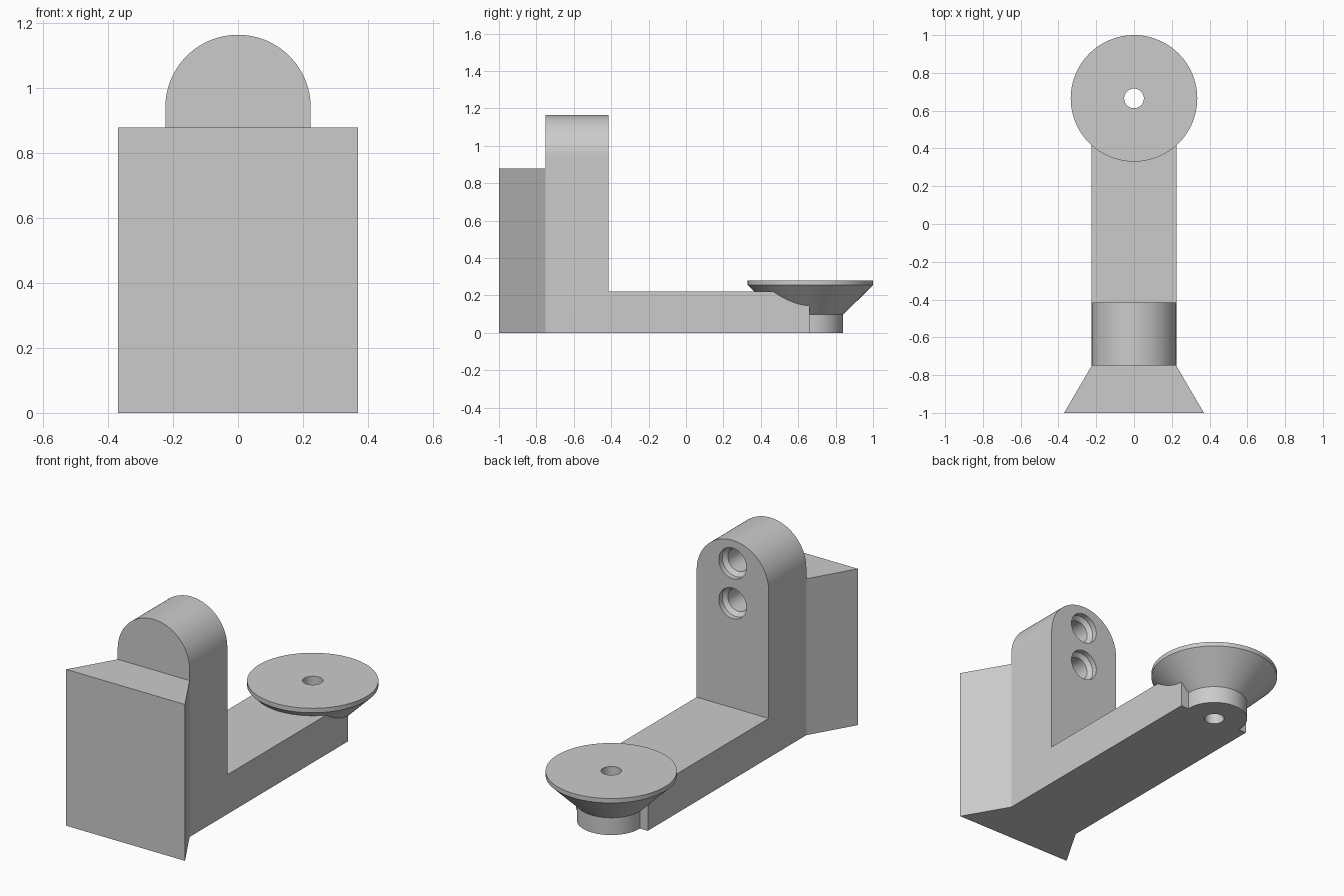
import bpy, bmesh, math
from mathutils import Matrix

if "Cube" in bpy.data.objects:
    bpy.data.objects.remove(bpy.data.objects["Cube"])

grey = bpy.data.materials.new("plain grey")
grey.use_nodes = True
grey.diffuse_color = (0.6, 0.6, 0.6, 1)
grey.node_tree.nodes["Principled BSDF"].inputs["Base Color"].default_value = grey.diffuse_color


def finish(name, bm):
    bmesh.ops.remove_doubles(bm, verts=bm.verts, dist=1e-5)
    bmesh.ops.recalc_face_normals(bm, faces=bm.faces)
    mesh = bpy.data.meshes.new(name)
    bm.to_mesh(mesh)
    bm.free()
    mesh.materials.append(grey)
    obj = bpy.data.objects.new(name, mesh)
    bpy.context.collection.objects.link(obj)
    return obj


def prism(name, outline, offset):
    """Extrude a flat outline along an offset."""
    bm = bmesh.new()
    face = bm.faces.new([bm.verts.new(p) for p in outline])
    top = bmesh.ops.extrude_face_region(bm, geom=[face])["geom"]
    bmesh.ops.translate(bm, vec=offset, verts=[v for v in top if isinstance(v, bmesh.types.BMVert)])
    return finish(name, bm)


def lathe(name, profile, matrix, steps=96):
    """Revolve a closed (radius, height) profile about z."""
    bm = bmesh.new()
    verts = [bm.verts.new((r, 0, z)) for r, z in profile]
    edges = [bm.edges.new((a, b)) for a, b in zip(verts, verts[1:] + verts[:1])]
    bmesh.ops.spin(bm, geom=verts + edges, cent=(0, 0, 0), axis=(0, 0, 1),
                   angle=math.tau, steps=steps, use_merge=True)
    bmesh.ops.remove_doubles(bm, verts=bm.verts, dist=1e-5)
    axis_edges = [e for e in bm.edges if all(v.co.xy.length < 1e-5 for v in e.verts)]
    bmesh.ops.delete(bm, geom=axis_edges, context="EDGES_FACES")
    bmesh.ops.transform(bm, matrix=matrix, verts=bm.verts)
    return finish(name, bm)


def cut(target, cutter):
    mod = target.modifiers.new("cut", "BOOLEAN")
    mod.operation = "DIFFERENCE"
    mod.solver = "EXACT"
    mod.object = cutter
    cutter.hide_render = True
    cutter.hide_set(True)


def smooth(obj):
    bpy.ops.object.select_all(action="DESELECT")
    obj.select_set(True)
    bpy.context.view_layer.objects.active = obj
    bpy.ops.object.shade_smooth_by_angle(angle=math.radians(25))


half, wide = 0.224, 0.37
block_front, post_front, post_back, arm_end = -1.0, -0.75, -0.415, 0.66
arch_z = 0.941

# Flared block in front of the post
prism("front_block", [(-wide, block_front, 0), (wide, block_front, 0),
                      (half, post_front, 0), (-half, post_front, 0)], (0, 0, 0.88))

# Upright post with a round top
arch = [(half * math.cos(math.pi * i / 48), post_front, arch_z + half * math.sin(math.pi * i / 48))
        for i in range(49)]
post = prism("post", [(-half, post_front, 0), (half, post_front, 0)] + arch,
             (0, post_back - post_front, 0))
smooth(post)

# Two countersunk screw holes in the back of the post
for i, z in enumerate((0.81, 1.035)):
    place = Matrix.Translation((0, post_back, z)) @ Matrix.Rotation(math.radians(90), 4, "X")
    hole = lathe(f"screw_hole_cutter_{i + 1}",
                 [(0.001, -0.02), (0.086, -0.02), (0.086, 0.03), (0.064, 0.05),
                  (0.064, 0.2), (0.001, 0.2)], place, 48)
    # close the tiny centre bore so the cutter is solid
    bm = bmesh.new()
    bm.from_mesh(hole.data)
    inner = [v for v in bm.verts if math.hypot(v.co.x, v.co.z - z) < 0.01]
    for end in (min, max):
        depth = end(v.co.y for v in inner)
        bmesh.ops.pointmerge(bm, verts=[v for v in inner if abs(v.co.y - depth) < 1e-4],
                             merge_co=(0, depth, z))
        inner = [v for v in bm.verts if math.hypot(v.co.x, v.co.z - z) < 0.01]
    bmesh.ops.delete(bm, geom=[e for e in bm.edges if all(v in inner for v in e.verts)],
                     context="EDGES_FACES")
    bmesh.ops.recalc_face_normals(bm, faces=bm.faces)
    bm.to_mesh(hole.data)
    bm.free()
    cut(post, hole)

# Horizontal arm, cleared where the pedestal stands
arm = prism("arm", [(-half, post_back, 0), (half, post_back, 0),
                    (half, arm_end, 0), (-half, arm_end, 0)], (0, 0, 0.222))
bm = bmesh.new()
bmesh.ops.create_cone(bm, cap_ends=True, segments=64, radius1=0.12, radius2=0.12, depth=1,
                      matrix=Matrix.Translation((0, 0.665, 0)))
cut(arm, finish("arm_clearance_cutter", bm))

# Flared round pedestal with a bore through it
pedestal = lathe("pedestal", [(0.052, 0), (0.175, 0), (0.175, 0.097), (0.335, 0.255),
                              (0.335, 0.28), (0.052, 0.28)], Matrix.Translation((0, 0.665, 0)))
smooth(pedestal)
